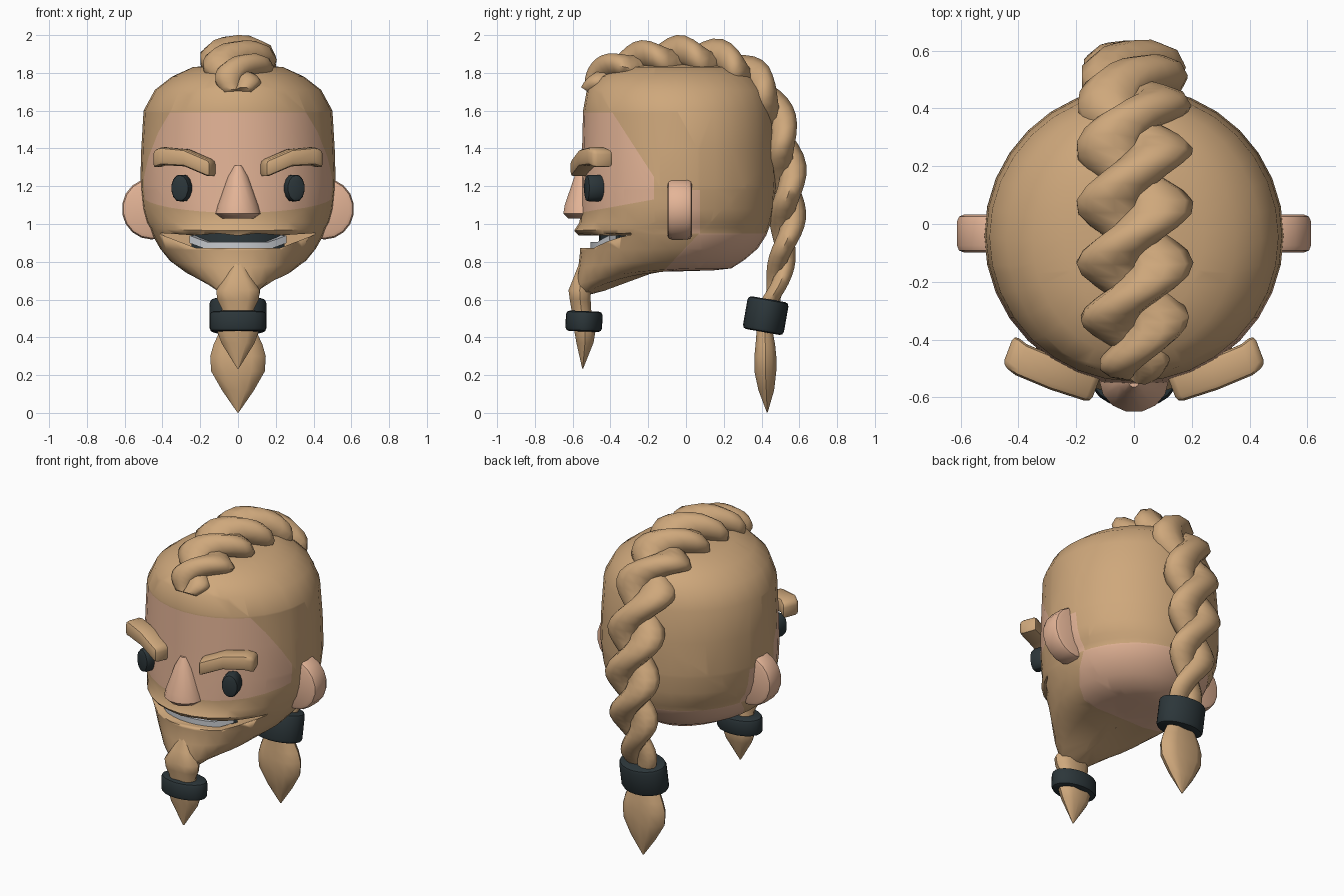
import bpy, bmesh, math
from math import sin, cos, pi, radians
from mathutils import Vector, Matrix

if "Cube" in bpy.data.objects:
    bpy.data.objects.remove(bpy.data.objects["Cube"])


def material(name, rgb):
    m = bpy.data.materials.new(name)
    m.diffuse_color = (*rgb, 1)
    m.use_nodes = True
    m.node_tree.nodes["Principled BSDF"].inputs["Base Color"].default_value = m.diffuse_color
    return m


HAIR = material("hair", (0.62, 0.39, 0.2))
SKIN = material("skin", (0.78, 0.46, 0.31))
DARK = material("dark", (0.025, 0.037, 0.042))
TEETH = material("teeth", (0.58, 0.6, 0.63))


def finish(name, bm, mats, angle=40, bevel=0, segs=2):
    bmesh.ops.recalc_face_normals(bm, faces=bm.faces)
    bm.normal_update()
    if bevel:
        edges = [e for e in bm.edges if e.calc_face_angle(0) > radians(35)]
        bmesh.ops.bevel(bm, geom=edges, offset=bevel, segments=segs, affect='EDGES', profile=0.5)
    me = bpy.data.meshes.new(name)
    bm.to_mesh(me)
    bm.free()
    for m in mats:
        me.materials.append(m)
    ob = bpy.data.objects.new(name, me)
    bpy.context.collection.objects.link(ob)
    bpy.ops.object.select_all(action='DESELECT')
    ob.select_set(True)
    bpy.context.view_layer.objects.active = ob
    bpy.ops.object.shade_smooth_by_angle(angle=radians(angle))
    return ob


def loft(bm, rings):
    """Skin a list of equal-length point rings and cap both ends."""
    rows = [[bm.verts.new(p) for p in r] for r in rings]
    n = len(rows[0])
    for a, b in zip(rows, rows[1:]):
        for i in range(n):
            j = (i + 1) % n
            bm.faces.new((a[i], a[j], b[j], b[i]))
    bm.faces.new(rows[0])
    bm.faces.new(rows[-1])


def oval(z, cy, rx, ry, n=12, groove=0.0):
    """Horizontal oval ring, optionally pinched at front and back."""
    pts = []
    for i in range(n):
        a = 2 * pi * i / n
        k = 1 - groove * max(0, abs(sin(a)) - 0.9) * 10
        pts.append((rx * cos(a), cy + ry * sin(a) * k, z))
    return pts


# Head: z at front, z at back, half width, front y, back y
rows = [(1.845, 1.845, .08, -.18, .12), (1.83, 1.83, .24, -.34, .25), (1.78, 1.78, .35, -.46, .35),
        (1.71, 1.71, .44, -.525, .42), (1.60, 1.60, .50, -.545, .455), (1.4, 1.4, .512, -.55, .47),
        (1.2, 1.2, .518, -.555, .475), (1.08, 1.08, .505, -.56, .465), (1.01, 1.01, .485, -.563, .45),
        (.965, .98, .465, -.592, .44), (.94, .94, .452, -.57, .425), (.86, .87, .412, -.56, .38),
        (.77, .81, .36, -.57, .31), (.675, .765, .285, -.59, .24), (.605, .755, .18, -.59, .15),
        (.65, .75, .04, -.42, 0)]
rings = []
for zf, zb, hx, yf, yb in rows:
    ring = []
    for i in range(32):
        a = 2 * pi * i / 32
        y = (yf + yb) / 2 - (yb - yf) / 2 * cos(a)
        t = (yb - y) / (yb - yf)
        ring.append((hx * sin(a), y, zb + (zf - zb) * t ** 3))
    rings.append(ring)
bm = bmesh.new()
loft(bm, rings)


# Cut along the hairline so that the colours meet on clean edges
def side_cut(p, q, keep):
    d = Vector((0, q[0] - p[0], q[1] - p[1])).normalized()
    faces = [f for f in bm.faces if keep(f.calc_center_median())]
    geom = set(faces) | {e for f in faces for e in f.edges} | {v for f in faces for v in f.verts}
    bmesh.ops.bisect_plane(bm, geom=list(geom), plane_co=(0, *p), plane_no=(0, -d.z, d.y), dist=1e-4)


front = lambda c: c.y < 0 and c.z > 1.0
neck = lambda c: c.y > -.3 and c.z < 1.3
for p, q in (((-.5, 1.59), (0, 1.59)), ((-.39, 1.59), (-.17, 1.25)), ((-.17, 1), (-.17, 2)),
             ((-.5, 1.07), (-.17, 1.13))):
    side_cut(p, q, front)
for p, q in (((0, .95), (.4, .95)), ((-.12, .75), (.07, .95)), ((.075, .9), (.075, 1.2)), ((0, 1.18), (.1, 1.18))):
    side_cut(p, q, neck)
for f in bm.faces:
    c = f.calc_center_median()
    face_skin = (c.z < 1.59 and c.y < -.17 and c.y < -.39 + (1.59 - c.z) * .22 / .34
                 and c.z > 1.07 + (c.y + .5) * .06 / .33)
    neck_skin = c.z < .95 and c.y > -.12 + (c.z - .75) * .95
    ear_skin = -.05 < c.y < .075 and .95 < c.z < 1.18
    f.material_index = int(face_skin or neck_skin or ear_skin)
head = finish("head", bm, [HAIR, SKIN], 45)

# Mouth opening
half = [(0, .938), (.1, .95), (.23, .94), (.41, .952), (.405, .943), (.22, .872)]
outline = half + [(-x, z) for x, z in half[:0:-1]]
bm = bmesh.new()
loft(bm, [[(x, y, z) for x, z in outline] for y in (-.75, -.29)])
cutter = finish("mouth_cutter", bm, [HAIR, SKIN])
cutter.hide_render = True
mod = head.modifiers.new("mouth", 'BOOLEAN')
mod.object, mod.operation, mod.solver = cutter, 'DIFFERENCE', 'EXACT'
bpy.context.view_layer.objects.active = head
bpy.ops.object.modifier_apply(modifier="mouth")
bpy.data.objects.remove(cutter)


# Teeth and dark mouth lining as curved bands
def mouth_band(name, mat, rx, ry, span, z0, z1, lift):
    bm = bmesh.new()
    rings = []
    for i in range(11):
        u = i / 5 - 1
        a = u * span
        k = lift * max(0, abs(u) - .6) / .4
        out, inn = (Vector((r * sin(a), -.06 - (r + ry - rx) * cos(a), 0)) for r in (rx, rx - .05))
        rings.append([(p.x, p.y, z + k) for p, z in ((out, z0), (out, z1), (inn, z1), (inn, z0))])
    loft(bm, rings)
    finish(name, bm, [mat])


mouth_band("teeth", TEETH, .41, .445, .68, .865, .905, .035)
mouth_band("mouth_lining", DARK, .365, .40, .74, .865, .955, 0)

# Nose
bm = bmesh.new()
loft(bm, [oval(z, -.54, hx, -.54 - yf, 14) for z, hx, yf in
          ((1.31, .02, -.565), (1.25, .055, -.592), (1.1, .108, -.645), (1.055, .12, -.652), (1.028, .085, -.625))])
finish("nose", bm, [SKIN], 50)

# Paired features: ears, eyes, brows
for s, side in ((1, "right"), (-1, "left")):
    def disc(name, mat, n, loc, size, yaw, bevel):
        bm = bmesh.new()
        bmesh.ops.create_cone(bm, cap_ends=True, segments=n, radius1=1, radius2=1, depth=2)
        bm.transform(Matrix.Translation((loc[0] * s, loc[1], loc[2])) @ Matrix.Rotation(yaw * s, 4, 'Z')
                     @ Matrix.Diagonal((*size, 1)) @ Matrix.Rotation(pi / 2, 4, 'X'))
        finish(f"{side}_{name}", bm, [mat], 40, bevel, 2)

    disc("ear", SKIN, 18, (.458, -.033, 1.08), (.157, .066, .162), 0, .025)
    disc("eye", DARK, 14, (.295, -.483, 1.19), (.052, .05, .074), .3, .02)

    bm = bmesh.new()
    rings = []
    for x, y, lo, hi in ((.13, -.565, 1.245, 1.335), (.27, -.52, 1.305, 1.395),
                         (.39, -.47, 1.312, 1.407), (.435, -.435, 1.295, 1.39)):
        dx, dy = .02, -.053
        rings.append([(s * (x + k * dx), y + k * dy, z)
                      for k, z in ((1, lo), (1, hi), (-1, hi), (-1, lo))])
    loft(bm, rings)
    finish(f"{side}_brow", bm, [HAIR], 40, .022, 2)

# Braid: two strands twisted about a path of (y, z, half width, half thickness)
path = [(-.55, 1.64, .04, .02), (-.52, 1.70, .08, .05), (-.45, 1.78, .15, .09), (-.29, 1.845, .195, .11),
        (-.05, 1.875, .205, .125), (.2, 1.845, .205, .125), (.38, 1.72, .2, .12), (.49, 1.5, .19, .11),
        (.54, 1.2, .18, .105), (.53, .95, .165, .09), (.485, .7, .125, .065), (.43, .53, .10, .06),
        (.41, .42, .10, .06)]
P = [Vector(p) for p in path]
samples = []
for i in range(1, len(P) - 2):
    a, b, c, d = P[i - 1:i + 3]
    for k in range(6):
        t = k / 6
        samples.append(.5 * (2 * b + (c - a) * t + (2 * a - 5 * b + 4 * c - d) * t * t
                             + (3 * b - a - 3 * c + d) * t ** 3))
bm = bmesh.new()
for strand in range(2):
    rings, phi = [], pi * strand + 1.0
    for i, p in enumerate(samples):
        q0, q1 = samples[max(i - 1, 0)], samples[min(i + 1, len(samples) - 1)]
        t = Vector((q1[0] - q0[0], q1[1] - q0[1])).normalized()
        if i:
            # the twist is tighter on the crown than down the back
            pitch = .40 if p[1] > 1.7 else .54
            phi += 2 * pi * math.hypot(p[0] - samples[i - 1][0], p[1] - samples[i - 1][1]) / pitch
        ring = []
        for j in range(9):
            a = 2 * pi * j / 9
            u = (.45 * sin(phi) + .56 * cos(a)) * p[2]
            v = (.34 * cos(phi) + .68 * sin(a)) * p[3]
            ring.append((u, p[0] - t.y * v, p[1] + t.x * v))
        rings.append(ring)
    loft(bm, rings)
finish("braid", bm, [HAIR], 55)


# Ties around braid and beard
def tie(name, loc, size, tilt):
    bm = bmesh.new()
    bmesh.ops.create_cone(bm, cap_ends=True, segments=20, radius1=1, radius2=1, depth=2)
    bm.transform(Matrix.Translation(loc) @ Matrix.Rotation(tilt, 4, 'X') @ Matrix.Diagonal((*size, 1)))
    finish(name, bm, [DARK], 40, .02, 2)


tie("braid_tie", (0, .422, .515), (.15, .11, .088), radians(-10))
tie("beard_tie", (0, -.54, .485), (.148, .097, .054), radians(-2))

# Tufts: braid tail and beard tail, grooved along the middle
bm = bmesh.new()
loft(bm, [oval(z, y, rx, ry, 12, .25) for z, y, rx, ry in
          ((.46, .415, .085, .045), (.36, .42, .13, .06), (.30, .42, .147, .067), (.22, .42, .142, .067),
           (.12, .425, .085, .048), (.003, .43, .004, .003))])
finish("braid_tail", bm, [HAIR], 40)

bm = bmesh.new()
loft(bm, [oval(z, y, rx, ry, 12, .2) for z, y, rx, ry in
          ((.80, -.545, .02, .02), (.72, -.555, .07, .045), (.65, -.563, .115, .068), (.60, -.56, .11, .064),
           (.55, -.555, .085, .06), (.44, -.535, .112, .066), (.37, -.535, .088, .052), (.235, -.547, .004, .003))])
finish("beard_tuft", bm, [HAIR], 40)
